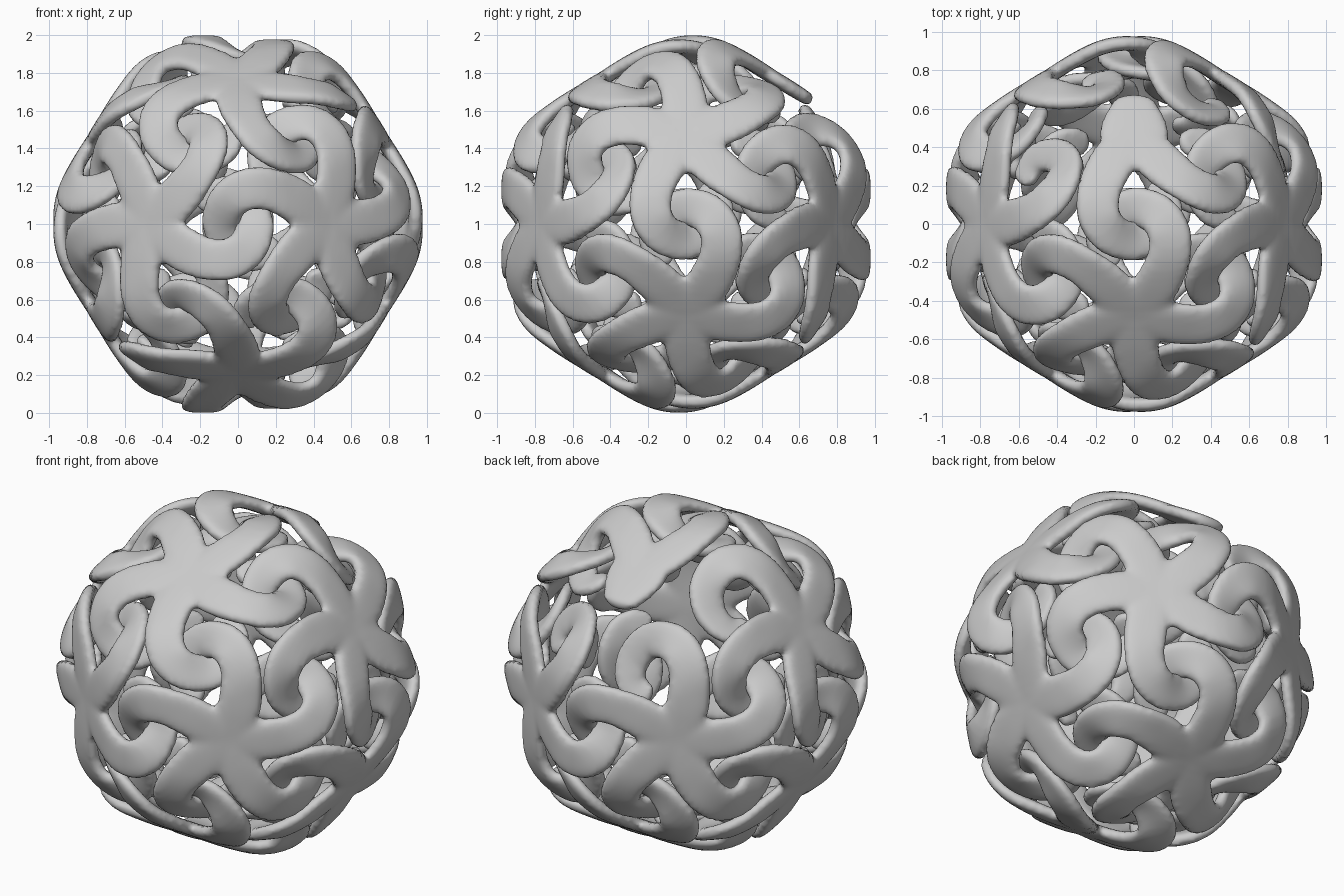
import bpy, bmesh, math
from mathutils import Vector, Matrix

if "Cube" in bpy.data.objects:
    bpy.data.objects.remove(bpy.data.objects["Cube"])

# Hooked arm path around the midpoint between two stars: (side, along, height, half width, half thickness)
PATH = [(0.0, -0.465, 0.752, 0.110, 0.038),
        (-0.118, -0.315, 0.848, 0.121, 0.038),
        (-0.182, -0.17, 0.918, 0.113, 0.038),
        (-0.182, -0.04, 0.940, 0.111, 0.038),
        (-0.115, 0.055, 0.918, 0.107, 0.038),
        (0.0, 0.088, 0.86, 0.102, 0.038),
        (0.110, 0.035, 0.81, 0.096, 0.038),
        (0.165, -0.06, 0.785, 0.088, 0.036),
        (0.150, -0.135, 0.77, 0.080, 0.034),
        (0.110, -0.175, 0.765, 0.068, 0.032)]
HALF = math.atan2(0.5257, 0.8507)
E = Vector((math.sin(HALF), 0, math.cos(HALF)))
T = Vector((math.cos(HALF), 0, -math.sin(HALF)))
S = Vector((0, 1, 0))
UP = Vector((0, 0, 1))


def catmull(pts, steps):
    out = []
    n = len(pts)
    for i in range(n - 1):
        a, b, c, d = (pts[max(0, min(n - 1, i + k))] for k in (-1, 0, 1, 2))
        for j in range(steps):
            t = j / steps
            out.append([0.5 * (2 * q + (r - p) * t + (2 * p - 5 * q + 4 * r - s) * t * t
                        + (3 * q - p - 3 * r + s) * t ** 3) for p, q, r, s in zip(a, b, c, d)])
    out.append(list(pts[-1]))
    return out


def sweep(bm, pts, ups, rot, sides=28):
    """Flattened rounded band along pts (x, y, z, half width, half thickness)."""
    rings = []
    pos = [Vector(p[:3]) for p in pts]
    last = len(pts) - 1
    cap = [(math.sin(a), math.cos(a)) for a in (0.5, 1.0, 1.35)]
    stations = ([(0, -o, k) for o, k in reversed(cap)]
                + [(i, 0.0, 1.0) for i in range(len(pts))]
                + [(last, o, k) for o, k in cap])
    for i, off, k in stations:
        tan = (pos[min(i + 1, last)] - pos[max(i - 1, 0)]).normalized()
        nor = (ups[i] - tan * ups[i].dot(tan)).normalized()
        side = nor.cross(tan)
        w, h = pts[i][3], pts[i][4]
        centre = pos[i] + tan * off * w * 0.6
        ring = []
        for j in range(sides):
            a = 2 * math.pi * j / sides
            c, s = math.cos(a), math.sin(a)
            x = math.copysign(abs(c) ** 0.7, c) * w * k
            y = math.copysign(abs(s) ** 0.6, s) * h * (0.65 + 0.35 * k)
            ring.append(bm.verts.new(rot @ (centre + side * x + nor * y)))
        rings.append(ring)
    for r0, r1 in zip(rings, rings[1:]):
        for j in range(sides):
            bm.faces.new((r0[j], r0[(j + 1) % sides], r1[(j + 1) % sides], r1[j]))
    bm.faces.new(rings[0][::-1])
    bm.faces.new(rings[-1])


def star_mesh(name, arms, stub=False):
    bm = bmesh.new()
    pts, ups = [], []
    for s, t, h, w, th in catmull(PATH, 5):
        pts.append((*(S * s + T * t + E * h), w, th))
        # band lies flat on the star near its root, then faces the midpoint axis
        f = 1.0 if s > 0.01 else max(0.0, min(1.0, (t + 0.25) / 0.2))
        ups.append(UP.lerp(E, f).normalized())
    ups[0] = UP
    # arms turned about the star axis
    for k in arms:
        sweep(bm, pts, ups, Matrix.Rotation(k * math.tau / 5, 3, 'Z'))
    # broken-off body opposite the remaining arms
    if stub:
        z = pts[0][2]
        turn = Matrix.Identity(3)
        line = [(0.12, 0, z, 0.15, 0.038), (0, 0, z, 0.185, 0.038),
                (-0.10, 0, z, 0.16, 0.038), (-0.16, 0, z, 0.13, 0.036)]
        sweep(bm, line, [UP] * 4, turn)
    bmesh.ops.recalc_face_normals(bm, faces=bm.faces)
    me = bpy.data.meshes.new(name)
    bm.to_mesh(me)
    bm.free()
    return me


# Twelve star directions: corners of an icosahedron
A, B = 0.5257, 0.8507
dirs = []
for i in (-1, 1):
    for j in (-1, 1):
        dirs += [Vector((A * i, B * j, 0)), Vector((0, A * i, B * j)), Vector((B * j, 0, A * i))]

full = star_mesh("star", range(5))
broken = star_mesh("broken_star", (0, 1), stub=True)


def frame(n, m):
    x = (m - n * m.dot(n)).normalized()
    return Matrix((x, n.cross(x), n)).transposed()


# Place the interlocking stars
for i, n in enumerate(dirs):
    is_broken = n.y > 0.3 and n.z > 0.5
    m = Vector((0, -A, B)) if is_broken else next(d for d in dirs if 0.3 < d.dot(n) < 0.6)
    src = broken if is_broken else full
    # two stars stand slightly proud at the very top and bottom
    lift = 0.022 if is_broken else (-0.022 if n.y < -0.3 and n.z < -0.5 else 0)
    data = src.copy()
    data.transform(Matrix.Translation((0, 0, 1 + lift)) @ frame(n, m).to_4x4())
    ob = bpy.data.objects.new(f"{src.name}_{i + 1}", data)
    bpy.context.collection.objects.link(ob)
    rm = ob.modifiers.new("fuse", 'REMESH')
    rm.mode = 'VOXEL'
    rm.voxel_size = 0.0205
    rm.use_smooth_shade = True
    sm = ob.modifiers.new("soften", 'SMOOTH')
    sm.factor = 0.5
    sm.iterations = 2
